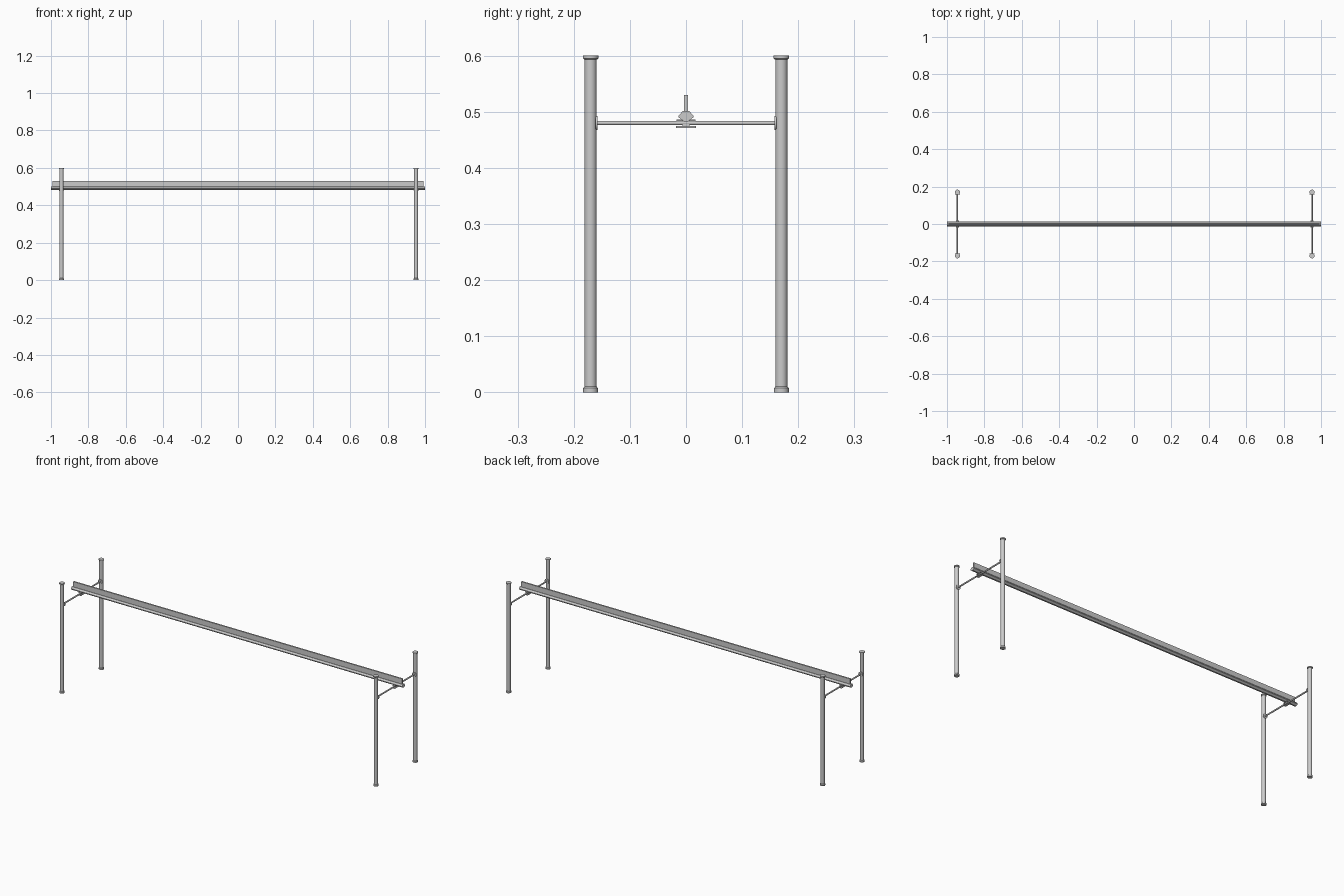
import bpy, bmesh, math
from mathutils import Vector

if "Cube" in bpy.data.objects:
    bpy.data.objects.remove(bpy.data.objects["Cube"])


def lathe(name, profile, loc, axis='Z', sides=24):
    """Closed solid of revolution from (radius, height) pairs."""
    bm = bmesh.new()
    rings = []
    for r, h in profile:
        rings.append([bm.verts.new((r * math.cos(2 * math.pi * i / sides),
                                    r * math.sin(2 * math.pi * i / sides), h))
                      for i in range(sides)])
    for a, b in zip(rings, rings[1:]):
        for i in range(sides):
            j = (i + 1) % sides
            bm.faces.new((a[i], a[j], b[j], b[i]))
    bm.faces.new(rings[0][::-1])
    bm.faces.new(rings[-1])
    ob = finish(name, bm, loc)
    if axis == 'Y':
        ob.rotation_euler.x = -math.pi / 2
    bpy.context.view_layer.objects.active = ob
    ob.select_set(True)
    bpy.ops.object.shade_smooth_by_angle()
    ob.select_set(False)
    return ob


def finish(name, bm, loc=(0, 0, 0)):
    bmesh.ops.recalc_face_normals(bm, faces=bm.faces)
    me = bpy.data.meshes.new(name)
    bm.to_mesh(me)
    bm.free()
    ob = bpy.data.objects.new(name, me)
    ob.location = loc
    bpy.context.collection.objects.link(ob)
    return ob


def extrude_x(name, section, x0, x1):
    """Prism along x from a (y, z) cross-section."""
    bm = bmesh.new()
    face = bm.faces.new([bm.verts.new((x0, y, z)) for y, z in section])
    out = bmesh.ops.extrude_face_region(bm, geom=[face])
    verts = [g for g in out['geom'] if isinstance(g, bmesh.types.BMVert)]
    bmesh.ops.translate(bm, verts=verts, vec=Vector((x1 - x0, 0, 0)))
    return finish(name, bm)


def box(name, centre, size):
    bm = bmesh.new()
    bmesh.ops.create_cube(bm, size=1)
    bmesh.ops.scale(bm, verts=bm.verts, vec=size)
    return finish(name, bm, centre)


BAR_Z = 0.48

# Long rail: faceted base with a thin upright blade
half = [(0.004, 0.483), (0.013, 0.490), (0.013, 0.493), (0.006, 0.501)]
extrude_x("rail_base", half + [(-y, z) for y, z in reversed(half)], -1, 1)
box("rail_blade", (0, 0, 0.514), (1.985, 0.008, 0.031))

# Two end frames
for side, x in (("left", -0.944), ("right", 0.952)):
    for end, s in (("front", -1), ("back", 1)):
        y = 0.17 * s
        lathe(f"{side}_{end}_post", [(0.0108, 0.002), (0.0108, 0.598)], (x, y, 0))
        # Foot and top cap
        lathe(f"{side}_{end}_foot", [(0.0132, 0), (0.0132, 0.0075), (0.011, 0.010)], (x, y, 0))
        lathe(f"{side}_{end}_cap", [(0.011, 0.593), (0.0138, 0.595), (0.0138, 0.600)], (x, y, 0))
        # Round collar where the crossbar meets the post
        lathe(f"{side}_{end}_collar", [(0.0125, -0.002), (0.0125, 0.002)],
              (x, 0.1595 * s, BAR_Z), 'Y')
    lathe(f"{side}_crossbar", [(0.004, -0.162), (0.004, 0.162)], (x, 0, BAR_Z), 'Y', 16)
    # Clamp plates holding the rail on the crossbar
    box(f"{side}_clamp_top", (x, 0, 0.485), (0.016, 0.034, 0.003))
    box(f"{side}_clamp_bottom", (x, 0, 0.473), (0.016, 0.036, 0.003))
    box(f"{side}_clamp_core", (x, 0, 0.479), (0.007, 0.012, 0.014))
